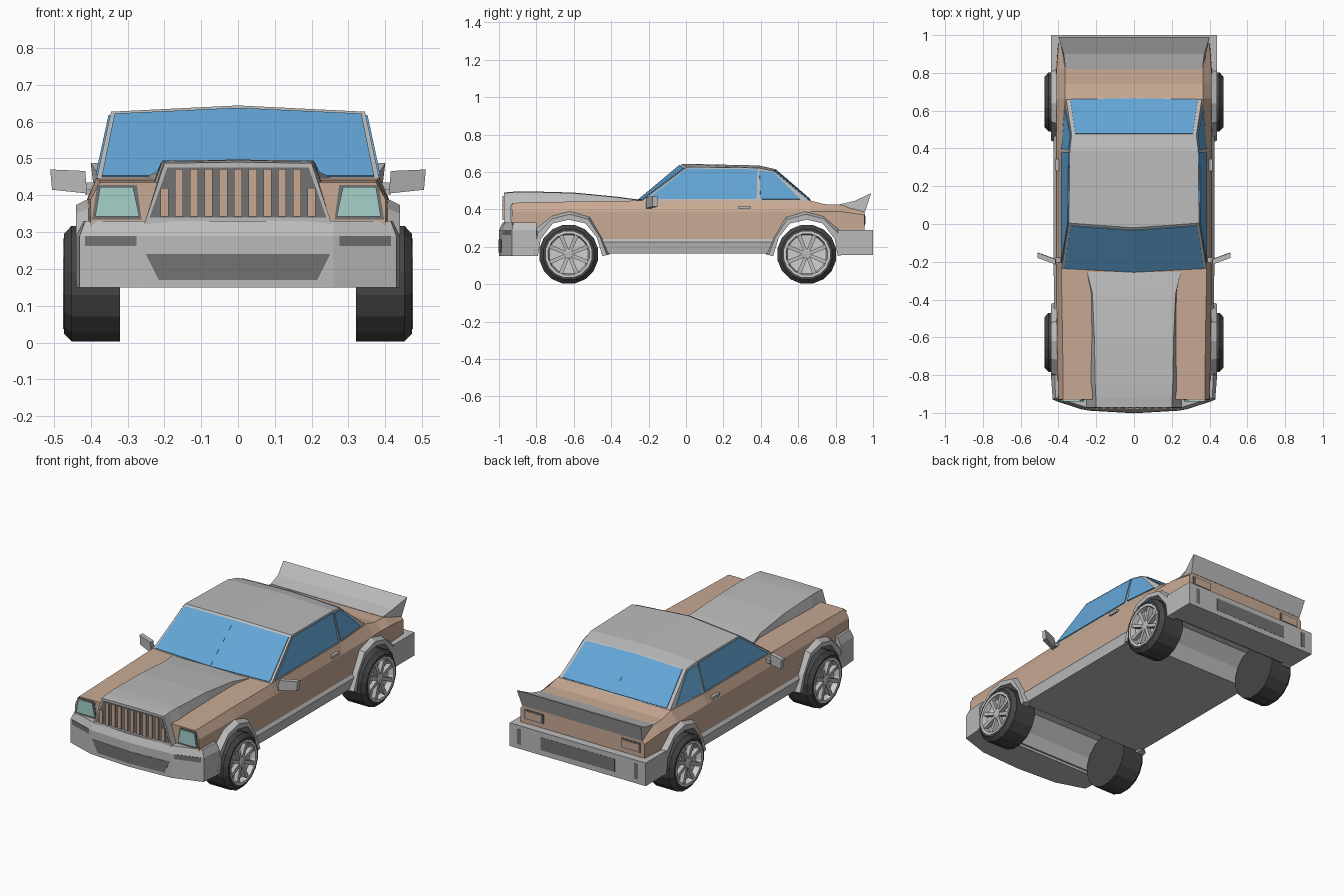
import bpy, bmesh, math
from mathutils import Vector

if "Cube" in bpy.data.objects:
    bpy.data.objects.remove(bpy.data.objects["Cube"])

def material(name, r, g, b):
    m = bpy.data.materials.new(name)
    m.diffuse_color = (r, g, b, 1)
    m.use_nodes = True
    m.node_tree.nodes["Principled BSDF"].inputs["Base Color"].default_value = m.diffuse_color
    return m

GREY = material("grey_trim", 0.50, 0.50, 0.50)
TAN = material("tan_paint", 0.58, 0.40, 0.295)
BLUE = material("blue_glass", 0.125, 0.38, 0.68)
DARK = material("dark_vent", 0.17, 0.17, 0.17)
TYRE = material("tyre_rubber", 0.06, 0.06, 0.06)
TEAL = material("teal_lens", 0.38, 0.64, 0.60)
RIM = material("light_rim", 0.62, 0.62, 0.62)

def make(name, bm, mats, rule=None):
    bmesh.ops.recalc_face_normals(bm, faces=bm.faces)
    for f in bm.faces:
        f.material_index = rule(f.calc_center_median()) if rule else 0
    me = bpy.data.meshes.new(name)
    bm.to_mesh(me)
    bm.free()
    for m in mats:
        me.materials.append(m)
    ob = bpy.data.objects.new(name, me)
    bpy.context.collection.objects.link(ob)
    return ob

def add_loft(bm, rings, cap=True):
    vs = [[bm.verts.new(p) for p in r] for r in rings]
    n = len(rings[0])
    for a, b in zip(vs, vs[1:]):
        for i in range(n):
            j = (i + 1) % n
            bm.faces.new((a[i], a[j], b[j], b[i]))
    if cap:
        bm.faces.new(vs[0])
        bm.faces.new(vs[-1])

def loft(name, rings, mats, rule=None):
    bm = bmesh.new()
    add_loft(bm, rings)
    return make(name, bm, mats, rule)

def full(half):
    return half + [(-x, y, z) for x, y, z in reversed(half) if x > 0]

def flip(pts, s):
    return [Vector((s * p[0], p[1], p[2])) for p in pts]

def symmetric(name, side, mat):
    """Solid spanning from a side outline to its mirror image."""
    return loft(name, [flip(side, 1), flip(side, -1)], [mat])

def prisms(name, outlines, vec, mat):
    """Outlines pushed along a vector, on both sides of the car."""
    bm = bmesh.new()
    for o in outlines:
        for s in (1, -1):
            a = flip(o, s)
            d = Vector((s * vec[0], vec[1], vec[2]))
            add_loft(bm, [a, [p + d for p in a]])
    return make(name, bm, [mat])

def plates(name, outlines, mat, up=0.005):
    """Thin outward plates lying on the body, mirrored."""
    bm = bmesh.new()
    for o in outlines:
        for s in (1, -1):
            a = flip(o, s)
            n = (a[2] - a[0]).cross(a[3] - a[1]).normalized()
            if n.dot(sum(a, Vector()) / len(a) - Vector((0, 0.1, 0.3))) < 0:
                n = -n
            add_loft(bm, [[p - n * 0.004 for p in a], [p + n * up for p in a]])
    return make(name, bm, [mat])

def inset(q, u0, u1, v0, v1):
    a, b, c, d = map(Vector, q)
    at = lambda u, v: a.lerp(b, u).lerp(d.lerp(c, u), v)
    return [at(u0, v0), at(u1, v0), at(u1, v1), at(u0, v1)]

# Main body: lofted along the car, grey sill below, tan above
stations = [(-.93, .435, .375, .40), (-.6, .442, .378, .408), (-.25, .447, .385, .41),
            (.39, .447, .385, .41), (.665, .447, .365, .41), (.74, .428, .365, .41),
            (.82, .425, .365, .41), (.955, .39, .385, .40)]
rings = [full([(0, y, zt), (xs, y, zt), (xw, y, min(.39, zt - .02)), (xw + .003, y, .242),
               (xw + .015, y, .225), (xw + .005, y, .165), (0, y, .165)])
         for y, zt, xs, xw in stations]
body = loft("body", rings, [GREY, TAN], lambda c: 1 if c.z > .24 else 0)

# Wheel arches cut through the whole width, with grey flares
inner = [(.165, .15), (.15, .24), (.085, .325), (0, .345), (-.09, .325), (-.15, .25), (-.18, .15)]
outer = [(.20, .16), (.175, .30), (.09, .367), (-.01, .393), (-.115, .362), (-.18, .25), (-.22, .16)]
axles = [("front", -.627, -1), ("rear", .646, 1)]
for label, yc, k in axles:
    prof = [(yc + k * d, z) for d, z in [(.165, .0)] + inner + [(-.18, .0)]]
    cutter = loft("arch_cutter", [[(x, y, z) for y, z in prof] for x in (-.6, .6)], [])
    mod = body.modifiers.new("arch", 'BOOLEAN')
    mod.operation, mod.solver, mod.object = 'DIFFERENCE', 'EXACT', cutter
    bpy.context.view_layer.objects.active = body
    bpy.ops.object.modifier_apply(modifier=mod.name)
    bpy.data.objects.remove(cutter)
    bm = bmesh.new()
    for s in (1, -1):
        rows = []
        for (di, zi), (do, zo) in zip(inner, outer):
            dm, zm = di * .4 + do * .6, zi * .4 + zo * .6
            rows.append([(s * x, yc + k * d, z) for x, d, z in
                         ((.39, di, zi), (.44, di, zi), (.44, dm, zm), (.40, do, zo))])
        add_loft(bm, rows)
    make(label + "_flares", bm, [GREY])

# Bumpers
low = [(0, -1, 0), (.26, -.985, 0), (.43, -.93, 0), (.44, -.80, 0)]
top = [(0, -.98, .33), (.26, -.968, .33), (.415, -.92, .33), (.42, -.80, .33)]
loft("front_bumper", [full([(x, y, z) for x, y, _ in low]) for z in (.15, .29)] + [full(top)], [GREY])
symmetric("rear_bumper", [(.44, .81, .29), (.44, 1, .29), (.44, 1, .155), (.44, .825, .155)], GREY)

# Dark openings in the bumpers
fy = lambda x: -1 + .015 * x / .26 if x <= .26 else -.985 + (x - .26) / .17 * .055
front = lambda *p: [(x, fy(x), z) for x, z in p]
plates("front_intake", [front((0, .17), (.215, .17), (.25, .24), (0, .24))], DARK, .002)
plates("front_vents", [front((.275, .262), (.415, .262), (.415, .29), (.275, .29))], DARK, .002)
rect = lambda x0, x1, z0, z1, y: [(x0, y, z0), (x1, y, z0), (x1, y, z1), (x0, y, z1)]
plates("rear_openings", [rect(0, .24, .185, .26, 1), rect(.365, .39, .18, .27, 1)], DARK, .001)

# Raised bonnet bulge ending in the grille
bulge = [(-.972, .255, .20, .487, .32), (-.92, .255, .202, .492, .32), (-.85, .24, .205, .494, .40),
         (-.6, .235, .21, .487, .40), (-.37, .235, .22, .465, .40), (-.255, .25, .248, .45, .40)]
loft("bonnet_bulge", [full([(0, y, z + .003), (xt, y, z), (xb, y, zb), (0, y, zb)])
                      for y, xb, xt, z, zb in bulge], [GREY])
plates("grille_back", [[(0, -.972, .34), (.24, -.972, .34), (.192, -.972, .475), (0, -.972, .475)]], DARK, .002)
slats = []
for i in range(6):
    x, w = i * .04, .011
    zt = .472 if x < .18 else .472 - (x - .18) * 2.6
    slats.append([(max(x - w, 0), -.974, .343), (x + w, -.974, .343),
                  (x + w, -.974, zt), (max(x - w, 0), -.974, zt)])
plates("grille_slats", slats, TAN, .006)

# Lamps
plates("headlight_bezels", [[(.262, -.93, .334), (.397, -.93, .334), (.382, -.93, .428), (.275, -.93, .428)]], DARK, .003)
plates("headlight_lenses", [[(.268, -.932, .342), (.388, -.932, .342), (.375, -.932, .422), (.285, -.932, .422)]], TEAL, .007)
plates("tail_light_frames", [rect(.25, .375, .315, .372, .955)], DARK, .003)
plates("tail_lights", [rect(.26, .365, .323, .364, .956)], TAN, .005)

# Cabin shell with crowned roof
B = [(0, -.265, .44), (.385, -.245, .44), (.385, .39, .44), (.36, .668, .44), (0, .675, .44)]
T = [(0, -.02, .644), (.345, .005, .627), (.34, .39, .622), (.33, .47, .605), (0, .47, .617)]
M = (0, .39, .635)
bm = bmesh.new()
for s in (1, -1):
    quads = [(B[i], B[i + 1], T[i + 1], T[i]) for i in range(4)]
    for q in quads + [(T[0], T[1], T[2], M), (M, T[2], T[3], T[4])]:
        bm.faces.new([bm.verts.new(p) for p in flip(q, s)])
bmesh.ops.remove_doubles(bm, verts=bm.verts, dist=.0005)
make("cabin", bm, [GREY])

# Windows
plates("windscreen", [inset(quads[0], 0, .965, .05, .95)], BLUE)
plates("rear_window", [inset(quads[3][:4], .06, 1, .06, .97)], BLUE)
plates("side_windows", [inset(quads[1], .03, .98, .08, .95), inset(quads[2], .03, .84, .08, .93)], BLUE)

# Rear spoiler
symmetric("spoiler", [(.362, .82, .427), (.372, .90, .445), (.40, .99, .487),
                      (.388, .957, .388), (.365, .82, .388)], GREY)

# Mirrors and door handles
prisms("mirrors", [[(.41, -.215, .405), (.505, -.18, .415), (.51, -.18, .47), (.415, -.215, .466)],
                   [(.375, -.205, .415), (.42, -.205, .415), (.42, -.205, .435), (.375, -.205, .435)]],
       (0, .028, 0), GREY)
prisms("door_handles", [[(.395, .28, .402), (.395, .345, .402), (.395, .345, .418), (.395, .28, .418)]],
       (.02, 0, 0), GREY)

# Wheels: faceted tyre, dished rim, hub and eight spokes
def circle(x, r, yc, n=16):
    return [(x, yc + r * math.cos(2 * math.pi * (i + .5) / n),
             .16 + r * math.sin(2 * math.pi * (i + .5) / n)) for i in range(n)]

for label, yc, _ in axles:
    for s, side in ((1, "right"), (-1, "left")):
        name = f"{label}_{side}_"
        lathe = lambda part, prof, mat: loft(name + part, [flip(circle(x, r, yc), s) for x, r in prof], [mat])
        lathe("tyre", [(.32, .16), (.452, .16), (.473, .138), (.473, .122), (.44, .118)], TYRE)
        lathe("rim", [(.43, .125), (.475, .125), (.475, .112), (.445, .105), (.44, .02)], RIM)
        lathe("hub", [(.435, .026), (.466, .026), (.47, .018)], GREY)
        bm = bmesh.new()
        for i in range(8):
            a = math.pi * (i + .5) / 4
            c, d = math.cos(a), math.sin(a)
            at = lambda x, r, w: Vector((s * x, yc + r * c - w * d, .16 + r * d + w * c))
            add_loft(bm, [[at(.438, r, -w), at(.438, r, w), at(x, r, w), at(x, r, -w)]
                          for r, w, x in ((.015, .009, .464), (.116, .011, .471))])
        make(name + "spokes", bm, [GREY])
